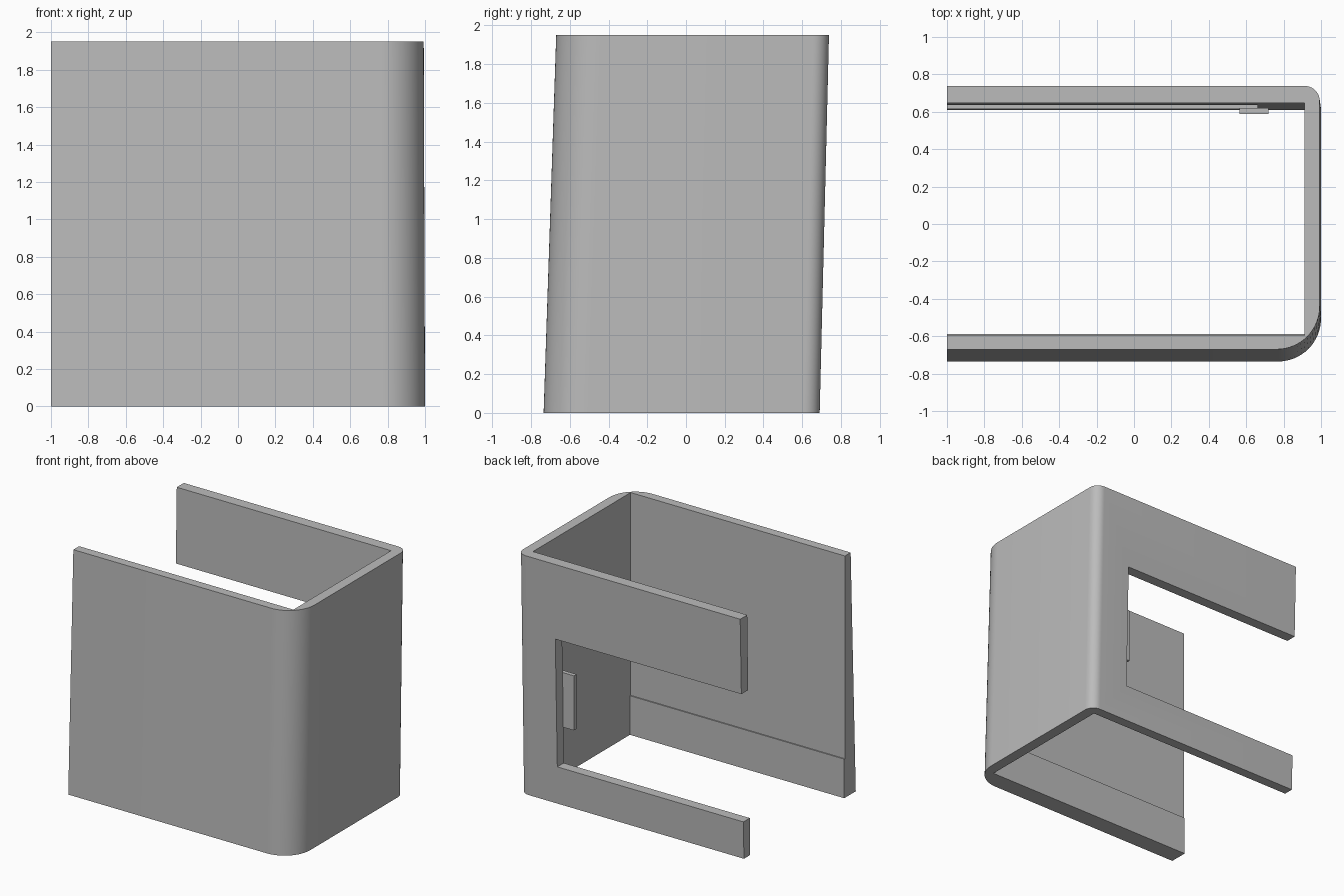
import bpy, bmesh
from math import sin, cos, pi

cube = bpy.data.objects.get("Cube")
if cube:
    bpy.data.objects.remove(cube)

grey = bpy.data.materials.new("plain_grey")
grey.use_nodes = True
colour = (0.5, 0.5, 0.5, 1)
grey.diffuse_color = colour
grey.node_tree.nodes["Principled BSDF"].inputs["Base Color"].default_value = colour

HEIGHT = 1.95
INNER_X = 0.912


def finish(name, bm):
    bmesh.ops.recalc_face_normals(bm, faces=bm.faces)
    mesh = bpy.data.meshes.new(name)
    bm.to_mesh(mesh)
    bm.free()
    mesh.materials.append(grey)
    ob = bpy.data.objects.new(name, mesh)
    bpy.context.collection.objects.link(ob)
    return ob


def box(name, x, y, z):
    bm = bmesh.new()
    bmesh.ops.create_cube(bm, size=1)
    for v in bm.verts:
        v.co = [r[0] if c < 0 else r[1] for c, r in zip(v.co, (x, y, z))]
    return finish(name, bm)


def arc(cx, cy, r, start, steps):
    angles = [start + pi / 2 * i / steps for i in range(steps + 1)]
    return [(cx + r * cos(a), cy + r * sin(a)) for a in angles]


def section(front, back, side, inner_front, inner_back):
    """C-shaped outline with rounded outer corners and square inner ones."""
    big, small = 0.23, 0.08
    return ([(-1, front)]
            + arc(side - big, front + big, big, -pi / 2, 16)
            + arc(side - small, back - small, small, 0, 10)
            + [(-1, back), (-1, inner_back), (INNER_X, inner_back),
               (INNER_X, inner_front), (-1, inner_front)])


# Leaning wrap-around wall, lofted from bottom outline to top outline
bm = bmesh.new()
rings = []
for z, outline in ((0, section(-0.735, 0.69, 1.0, -0.597, 0.61)),
                   (HEIGHT, section(-0.67, 0.738, 0.993, -0.597, 0.648))):
    rings.append([bm.verts.new((x, y, z)) for x, y in outline])
    bm.faces.new(rings[-1])
low, high = rings
for i in range(len(low)):
    j = (i + 1) % len(low)
    bm.faces.new((low[i], low[j], high[j], high[i]))
wall = finish("wrap_wall", bm)

# Open slot through the back wall
cutter = box("slot_cutter", (-1.2, 0.66), (0.4, 0.9), (0.3, 1.34))
cutter.hide_render = True
cutter.hide_set(True)
cut = wall.modifiers.new("slot", 'BOOLEAN')
cut.operation = 'DIFFERENCE'
cut.solver = 'EXACT'
cut.object = cutter
bpy.context.view_layer.objects.active = wall
wall.select_set(True)
bpy.ops.object.modifier_apply(modifier=cut.name)
bpy.data.objects.remove(cutter)
bpy.ops.object.shade_smooth_by_angle(angle=pi / 6)

# Shallow lip along the bottom inside of the front wall
box("front_inner_lip", (-1, INNER_X), (-0.597, -0.588), (0, 0.315))

# Small plate on the inside beside the slot
box("latch_plate", (0.565, 0.72), (0.587, 0.621), (0.59, 1.03))
